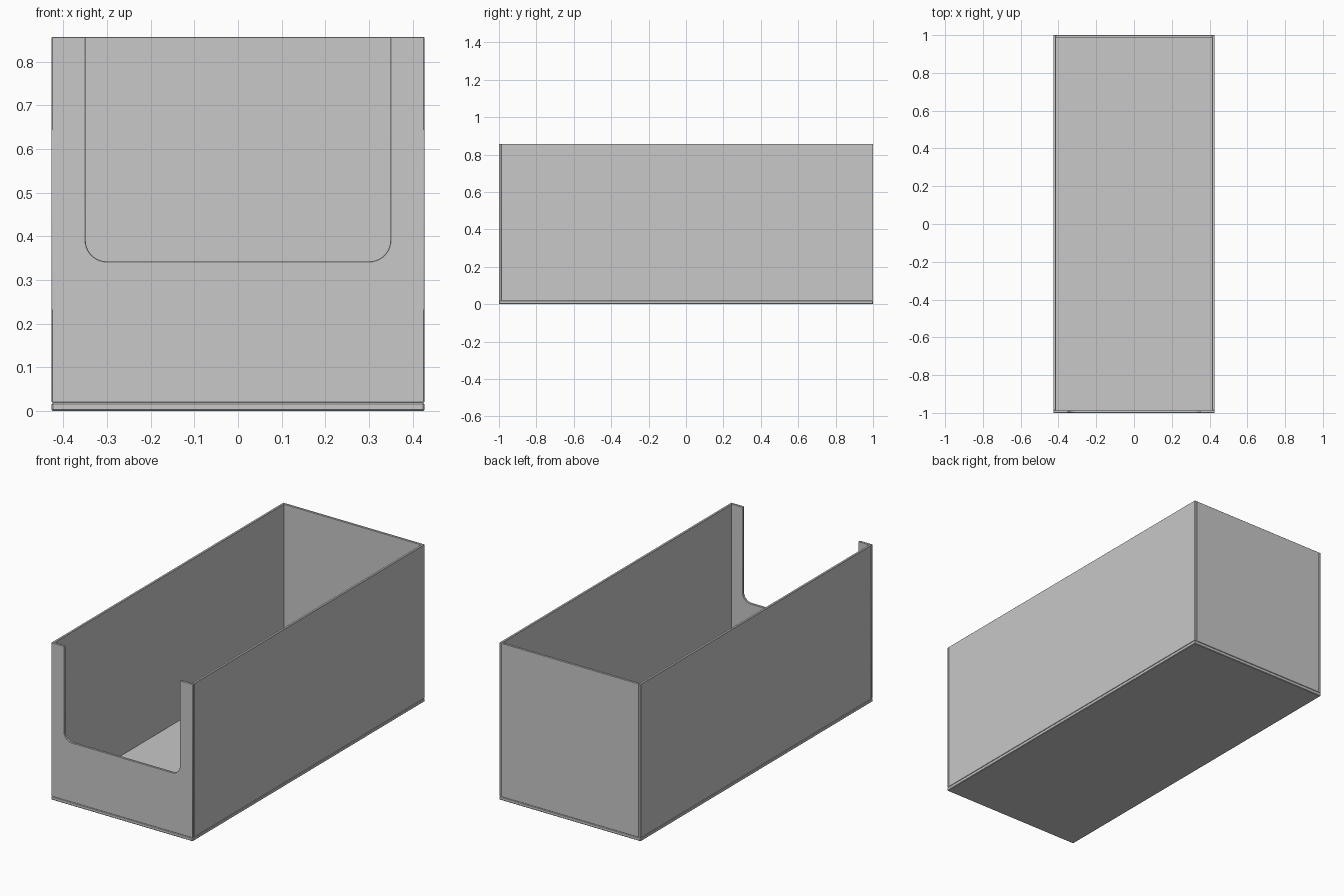
import bpy, bmesh, math

if "Cube" in bpy.data.objects:
    bpy.data.objects.remove(bpy.data.objects["Cube"])

W, L, H = 0.427, 1.0, 0.857   # half width, half length, height
T = 0.013                     # wall thickness
FLOOR = 0.019                 # floor thickness

grey = bpy.data.materials.new("light_grey")
grey.diffuse_color = (0.58, 0.58, 0.58, 1)
grey.use_nodes = True
grey.node_tree.nodes["Principled BSDF"].inputs["Base Color"].default_value = grey.diffuse_color


def finish(name, bm, bevel):
    bmesh.ops.recalc_face_normals(bm, faces=bm.faces)
    me = bpy.data.meshes.new(name)
    bm.to_mesh(me)
    bm.free()
    me.materials.append(grey)
    ob = bpy.data.objects.new(name, me)
    bpy.context.collection.objects.link(ob)
    mod = ob.modifiers.new("edge_bevel", 'BEVEL')
    mod.width = bevel
    mod.segments = 1
    mod.limit_method = 'ANGLE'
    mod.angle_limit = math.radians(40)
    return ob


def panel(name, x0, x1, y0, y1, z0, z1, bevel=0.0015):
    bm = bmesh.new()
    bmesh.ops.create_cube(bm, size=1)
    for v in bm.verts:
        v.co = (x1 if v.co.x > 0 else x0,
                y1 if v.co.y > 0 else y0,
                z1 if v.co.z > 0 else z0)
    return finish(name, bm, bevel)


# Floor slab, side walls and back wall between the sides
panel("floor", -W, W, -L, L, 0, FLOOR, 0.003)
panel("left_wall", -W, -W + T, -L + T, L, FLOOR, H)
panel("right_wall", W - T, W, -L + T, L, FLOOR, H)
panel("back_wall", -W + T, W - T, L - T, L, FLOOR, H)

# Front wall with a rounded access notch
NX, NZ, R, N = 0.349, 0.343, 0.048, 10
corner = []
for i in range(N + 1):
    a = math.pi / 2 * i / N
    corner.append((NX - R + R * math.cos(a), NZ + R - R * math.sin(a)))
half = [(W, FLOOR), (W, H), (NX, H)] + corner
outline = half + [(-x, z) for x, z in reversed(half)]

bm = bmesh.new()
face = bm.faces.new([bm.verts.new((x, -L, z)) for x, z in outline])
ext = bmesh.ops.extrude_face_region(bm, geom=[face])
moved = [g for g in ext["geom"] if isinstance(g, bmesh.types.BMVert)]
bmesh.ops.translate(bm, verts=moved, vec=(0, T, 0))
front = finish("front_wall", bm, 0.0015)

# Smooth the notch corners only
bpy.context.view_layer.objects.active = front
front.select_set(True)
bpy.ops.object.shade_smooth_by_angle(angle=math.radians(30))
